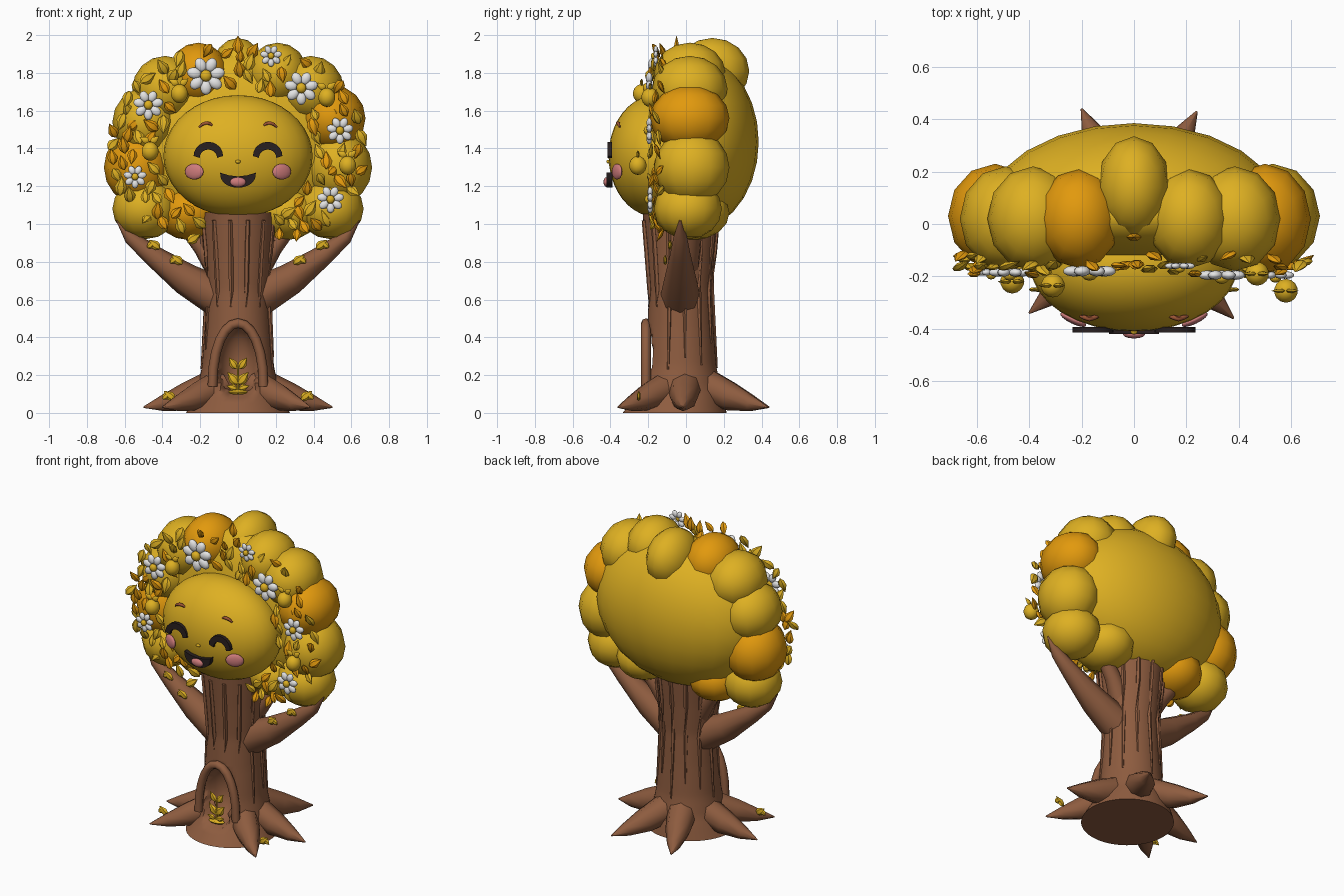
import bpy, bmesh, math, random
from mathutils import Vector, Matrix

if "Cube" in bpy.data.objects:
    bpy.data.objects.remove(bpy.data.objects["Cube"])

random.seed(7)


def material(name, rgb):
    m = bpy.data.materials.new(name)
    m.diffuse_color = (*rgb, 1)
    m.use_nodes = True
    m.node_tree.nodes["Principled BSDF"].inputs["Base Color"].default_value = m.diffuse_color
    return m


YELLOW = material("yellow", (0.73, 0.435, 0.016))
ORANGE = material("orange", (0.76, 0.32, 0.004))
BROWN = material("bark brown", (0.27, 0.107, 0.05))
BROW = material("brow brown", (0.33, 0.09, 0.035))
WHITE = material("white", (0.78, 0.78, 0.78))
PINK = material("pink", (0.62, 0.2, 0.2))
DARK = material("dark", (0.022, 0.014, 0.014))


def finish(name, bm, mat, angle=60):
    bmesh.ops.recalc_face_normals(bm, faces=bm.faces)
    me = bpy.data.meshes.new(name)
    bm.to_mesh(me)
    bm.free()
    ob = bpy.data.objects.new(name, me)
    bpy.context.collection.objects.link(ob)
    me.materials.append(mat)
    bpy.ops.object.select_all(action='DESELECT')
    ob.select_set(True)
    bpy.context.view_layer.objects.active = ob
    bpy.ops.object.shade_smooth_by_angle(angle=math.radians(angle))
    return ob


def ball(bm, loc, radii, seg=12, rings=8, rot=Matrix()):
    m = Matrix.Translation(loc) @ rot @ Matrix.Diagonal((*radii, 1))
    bmesh.ops.create_uvsphere(bm, u_segments=seg, v_segments=rings, radius=1, matrix=m)


def skin(bm, rings):
    """Bridge a list of vertex rings and cap both ends."""
    n = len(rings[0])
    for a, b in zip(rings, rings[1:]):
        for k in range(n):
            bm.faces.new((a[k], a[(k + 1) % n], b[(k + 1) % n], b[k]))
    bm.faces.new(rings[0][::-1])
    bm.faces.new(rings[-1])


def tube(bm, pts, radii, sides=8):
    """Loft circular sections along a path."""
    pts = [Vector(p) for p in pts]
    rings = []
    for i, (p, r) in enumerate(zip(pts, radii)):
        d = pts[min(i + 1, len(pts) - 1)] - pts[max(i - 1, 0)]
        q = d.to_track_quat('Z', 'Y')
        rings.append([bm.verts.new(p + q @ Vector((r * math.cos(a), r * math.sin(a), 0)))
                      for a in (math.tau * k / sides for k in range(sides))])
    skin(bm, rings)


def plate(bm, outline, y, depth):
    """Extrude an x-z outline backwards from y."""
    f = bm.faces.new([bm.verts.new((x, y, z)) for x, z in outline])
    new = bmesh.ops.extrude_face_region(bm, geom=[f])["geom"]
    bmesh.ops.translate(bm, verts=[v for v in new if isinstance(v, bmesh.types.BMVert)],
                        vec=(0, depth, 0))
    bm.faces.new([v for v in f.verts]) if not f.is_valid else None


def leaf(bm, loc, spin, size=1.0, tilt=0.0):
    """Plump pointed leaf facing the front."""
    m = (Matrix.Translation(loc) @ Matrix.Rotation(spin, 4, 'Y')
         @ Matrix.Rotation(tilt, 4, 'X') @ Matrix.Scale(size, 4))
    profile = [(-0.042, 0.004), (-0.024, 0.024), (0, 0.03), (0.024, 0.018), (0.052, 0.001)]
    skin(bm, [[bm.verts.new(m @ Vector((r * math.cos(a), 0.5 * r * math.sin(a), z)))
               for a in (math.tau * k / 6 for k in range(6))] for z, r in profile])


# Trunk, with the front pressed in to form a doorway hollow
PROFILE = [(0, .275), (.05, .25), (.12, .215), (.25, .19), (.45, .175),
           (.65, .165), (.85, .18), (1.06, .2)]


def trunk_radius(z):
    for (z0, r0), (z1, r1) in zip(PROFILE, PROFILE[1:]):
        if z <= z1:
            return r0 + (r1 - r0) * (z - z0) / (z1 - z0)
    return PROFILE[-1][1]


bm = bmesh.new()
rings = []
for i in range(41):
    z = 1.06 * i / 40
    r = trunk_radius(z)
    cy = -.03 - .03 * max(0, 1 - z / .1)
    ring = []
    for k in range(56):
        a = math.tau * k / 56
        x, y = r * math.cos(a), cy + r * math.sin(a)
        q = (x / .108) ** 2 + ((z - .27) / .19) ** 2
        if y < 0 and q < 1:
            y = max(y, -.2 + .13 * math.sqrt(1 - q))
        ring.append(bm.verts.new((x, y, z)))
    rings.append(ring)
skin(bm, rings)
finish("trunk", bm, BROWN)

# Door arch
bm = bmesh.new()
arch = [math.pi * k / 12 for k in range(13)]
tube(bm, [(.135 * math.cos(a), -.212, .14 + .335 * math.sin(a) ** .9) for a in arch],
     [.026] * 13, 8)
finish("door_arch", bm, BROWN)

# Bark ridges
bm = bmesh.new()
for k in range(13):
    a = math.tau * (k + .3) / 13
    low = .56 if math.sin(a) < -.6 else random.uniform(.22, .45)
    zs = [low, .65, .85, 1.02]
    tube(bm, [((trunk_radius(z) + .001) * math.cos(a),
               -.03 + (trunk_radius(z) + .001) * math.sin(a), z) for z in zs],
         [.005, .013, .014, .012], 5)
finish("bark_ridges", bm, BROWN)

# Roots
bm = bmesh.new()
for x, y in [(.5, -.02), (-.5, -.02), (.24, .43), (-.2, .44), (-.4, -.34), (.38, -.36)]:
    d = Vector((x, y, 0))
    tube(bm, [d.normalized() * .13 + Vector((0, 0, .14)), d * .55 + Vector((0, 0, .085)),
              d * .8 + Vector((0, 0, .05)), d + Vector((0, 0, .03))],
         [.09, .075, .042, .004], 8)
finish("roots", bm, BROWN)

# Branches and short stubs
bm = bmesh.new()
for s in (-1, 1):
    tube(bm, [(s * .08, -.03, .6), (s * .28, -.03, .71), (s * .46, -.03, .84),
              (s * .57, -.03, .93), (s * .64, -.03, 1.02)], [.11, .085, .054, .036, .006])
    tube(bm, [(s * .1, .0, .75), (s * .19, .03, .88), (s * .3, .05, 1.02)], [.07, .05, .04])
finish("branches", bm, BROWN)

# Canopy core, flattened at the front
bm = bmesh.new()
ball(bm, (0, 0, 0), (.58, .36, .475), 24, 14)
for v in bm.verts:
    if v.co.y < 0:
        v.co.y *= .47
bmesh.ops.translate(bm, verts=bm.verts, vec=(0, .025, 1.435))
finish("canopy_core", bm, YELLOW)

# Canopy puffs: x, y, z, x radius, y radius, z radius, orange
PUFFS = [(0, .14, 1.81, .14, .195, .175, 0), (0, .03, 1.08, .16, .17, .15, 0),
         (.21, .02, 1.795, .16, .19, .165, 0), (-.21, .02, 1.795, .16, .19, .165, 1),
         (.385, .02, 1.715, .175, .2, .175, 0), (-.385, .02, 1.715, .175, .2, .175, 0),
         (.5, .02, 1.56, .175, .21, .175, 1), (-.49, .02, 1.54, .175, .2, .18, 0),
         (.53, .03, 1.3, .18, .2, .195, 0), (-.53, .03, 1.3, .18, .2, .195, 1),
         (.49, .01, 1.08, .175, .18, .16, 0), (-.49, .01, 1.08, .175, .18, .16, 0),
         (.26, .04, 1.06, .175, .19, .145, 0), (-.26, .04, 1.06, .175, .19, .145, 1)]
for i, (x, y, z, rx, ry, rz, o) in enumerate(PUFFS):
    bm = bmesh.new()
    ball(bm, (x, y, z), (rx, ry, rz), 12, 8)
    finish(f"canopy_puff_{i + 1}", bm, ORANGE if o else YELLOW)

# Face
bm = bmesh.new()
ball(bm, (0, -.16, 1.36), (.395, .25, .322), 32, 20)
finish("face", bm, YELLOW)
bm = bmesh.new()
ball(bm, (0, -.41, 1.33), (.014, .012, .01))
finish("nose", bm, YELLOW)

eyes, brows, cheeks = bmesh.new(), bmesh.new(), bmesh.new()
half = [math.pi * k / 10 for k in range(11)]
for s in (-1, 1):
    cx = s * .157
    plate(eyes, [(cx + .078 * math.cos(a), 1.36 + .075 * math.sin(a)) for a in half]
          + [(cx + .046 * math.cos(a), 1.35 + .044 * math.sin(a)) for a in half[::-1]],
          -.415, .022)
    tube(brows, [(s * (.17 + .036 * t), -.362 + .01 * abs(t), 1.535 - .018 * t * t - .004 * t)
                 for t in (-1, -.5, 0, .5, 1)], [.005, .009, .01, .009, .005], 6)
    ball(cheeks, (s * .232, -.365, 1.277), (.055, .016, .042), 16, 8,
         Matrix.Rotation(s * .45, 4, 'Z'))
finish("eyes", eyes, DARK, 30)
finish("brows", brows, BROW)
finish("cheeks", cheeks, PINK)
bm = bmesh.new()
plate(bm, [(-.095 * math.cos(a), 1.272 - .08 * math.sin(a) ** .8) for a in half]
      + [(.05, 1.258), (0, 1.252), (-.05, 1.258)], -.42, .03)
finish("mouth", bm, DARK, 30)
bm = bmesh.new()
ball(bm, (0, -.42, 1.222), (.043, .017, .026), 14, 8)
finish("tongue", bm, PINK)

# Flowers: x, y, z, radius
FLOWERS = [(-.17, -.18, 1.785, .102), (.335, -.195, 1.72, .09), (.175, -.16, 1.89, .058),
           (-.475, -.185, 1.63, .08), (-.545, -.185, 1.25, .062), (.54, -.195, 1.495, .072),
           (.49, -.19, 1.13, .072)]
petals, hearts = bmesh.new(), bmesh.new()
for x, y, z, r in FLOWERS:
    for k in range(7):
        a = math.tau * (k + .25) / 7
        ball(petals, (x + .62 * r * math.cos(a), y, z + .62 * r * math.sin(a)),
             (.4 * r, .2 * r, .29 * r), 10, 6, Matrix.Rotation(-a, 4, 'Y'))
    ball(hearts, (x, y - .012, z), (.31 * r, .24 * r, .31 * r), 10, 6)
finish("flower_petals", petals, WHITE)
finish("flower_centres", hearts, YELLOW)

# Fruits with stem leaves
FRUITS = [(-.31, -.235, 1.69), (-.465, -.22, 1.385), (.47, -.19, 1.67), (.58, -.255, 1.31)]
bm = bmesh.new()
for x, y, z in FRUITS:
    ball(bm, (x, y, z), (.046, .046, .05), 14, 9)
    for t in (-1.1, .9):
        leaf(bm, (x + .025 * t, y, z + .06), t, .6)
finish("fruits", bm, YELLOW)

# Leaf wreath scattered around the face
taken = [(x, z, r + .005) for x, y, z, r in FLOWERS] + [(x, z, .05) for x, y, z in FRUITS]
wreath = {0: bmesh.new(), 1: bmesh.new()}
for _ in range(3000):
    a, t = random.uniform(0, math.tau), random.random()
    x = (.42 + .26 * t) * math.cos(a)
    z = 1.41 + (.33 + .2 * t) * math.sin(a)
    if any(math.hypot(x - u, z - w) < r + .025 for u, w, r in taken):
        continue
    if (x / .42) ** 2 + ((z - 1.36) / .35) ** 2 < 1 or (abs(x) < .2 and z < 1.1):
        continue
    taken.append((x, z, .032))
    y = -.165 + random.uniform(-.03, .015) + (.03 if t > .8 else 0)
    leaf(wreath[random.random() < .45], (x, y, z),
         random.uniform(-1, 1) + (math.pi if random.random() < .25 else 0),
         random.uniform(.8, 1.1), random.uniform(-.5, .5))
leaf(wreath[1], (0, -.05, 1.945), 0, 1)
finish("yellow_leaves", wreath[0], YELLOW, 35)
finish("orange_leaves", wreath[1], ORANGE, 35)

# Small leaves on branches and roots, and the doorway sprout
bm = bmesh.new()
for s in (-1, 1):
    for x, y, z in [(.44, -.085, .89), (.32, -.11, .81), (.36, -.25, .09)]:
        leaf(bm, (s * x, y, z), s * .9, .8)
        leaf(bm, (s * (x + .02), y, z), -s * .9, .6)
    leaf(bm, (s * .025, -.22, .26), s * .6, .75)
    leaf(bm, (s * .025, -.22, .18), s * .7, .9)
    leaf(bm, (s * .03, -.23, .135), s * 1.3, .6)
tube(bm, [(0, -.22, .1), (0, -.22, .25)], [.008, .005], 6)
ball(bm, (0, -.22, .11), (.055, .03, .014), 10, 6)
finish("sprouts", bm, YELLOW, 35)
